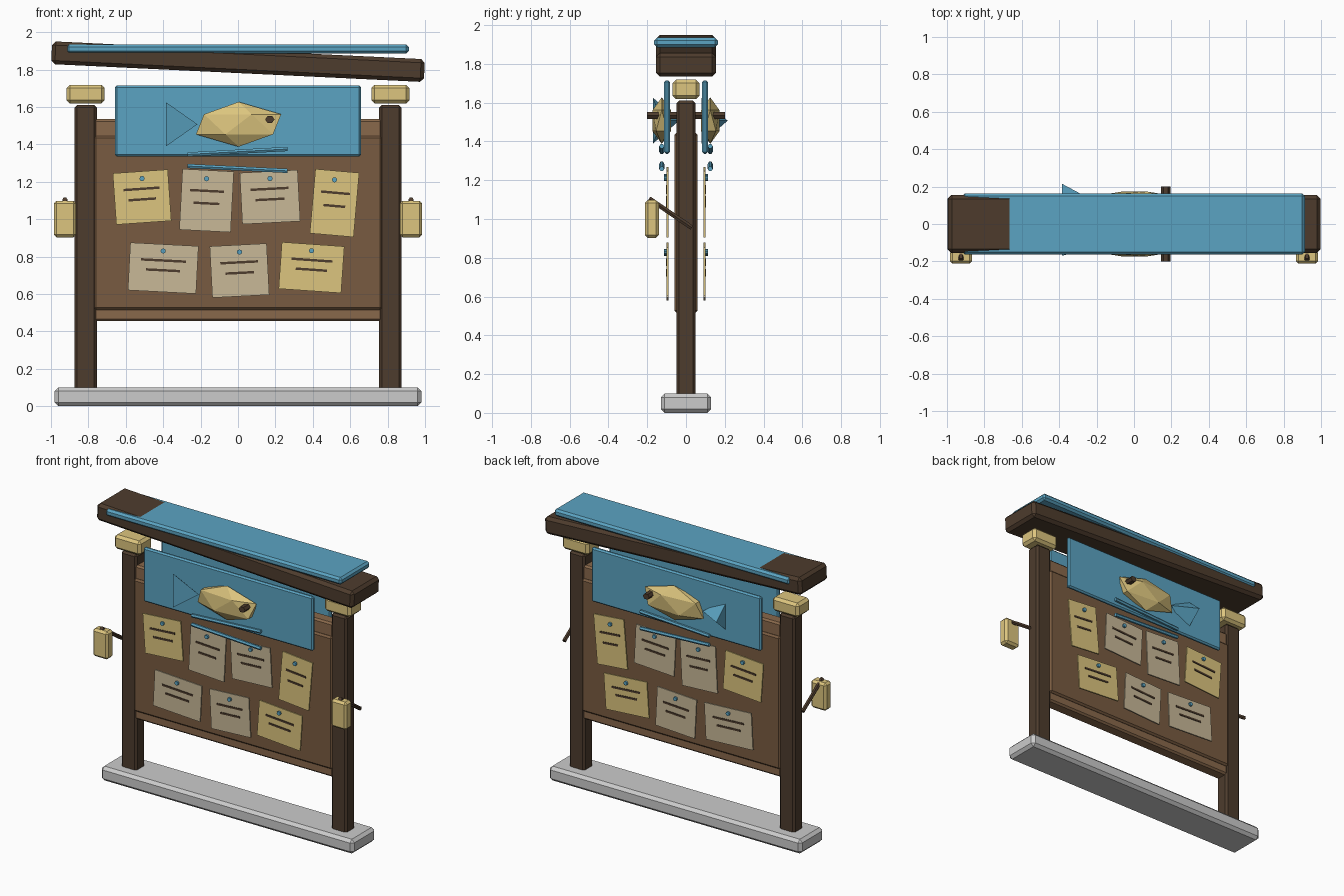
import bpy, bmesh
from math import radians, pi
from mathutils import Vector, Matrix

if "Cube" in bpy.data.objects:
    bpy.data.objects.remove(bpy.data.objects["Cube"])

def mat(name, rgb):
    m = bpy.data.materials.new(name)
    m.diffuse_color = (*rgb, 1)
    m.use_nodes = True
    m.node_tree.nodes["Principled BSDF"].inputs["Base Color"].default_value = m.diffuse_color
    return m

DARK = mat("dark_wood", (.075, .045, .026))
BOARD = mat("board_wood", (.19, .105, .052))
RAIL = mat("rail_wood", (.25, .14, .07))
GOLD = mat("gold", (.72, .56, .21))
PAPER = mat("paper", (.58, .48, .31))
BLUE = mat("blue", (.105, .37, .54))

def finish(name, bm, m, mtx=Matrix()):
    bm.transform(mtx)
    bmesh.ops.recalc_face_normals(bm, faces=bm.faces)
    me = bpy.data.meshes.new(name)
    bm.to_mesh(me)
    bm.free()
    if m:
        me.materials.append(m)
    ob = bpy.data.objects.new(name, me)
    bpy.context.collection.objects.link(ob)
    return ob

def box(name, c, size, m, bevel=0.0, tilt=0.0):
    bm = bmesh.new()
    bmesh.ops.create_cube(bm, size=1, matrix=Matrix.Diagonal((*size, 1)))
    if bevel:
        bmesh.ops.bevel(bm, geom=bm.edges[:], offset=bevel, segments=1, affect='EDGES')
    return finish(name, bm, m, Matrix.Translation(c) @ Matrix.Rotation(tilt, 4, 'Y'))

def rod(name, a, b, r, m, sides=6, squash=1.0):
    a, b = Vector(a), Vector(b)
    d = b - a
    bm = bmesh.new()
    bmesh.ops.create_cone(bm, cap_ends=True, segments=sides, radius1=r, radius2=r, depth=d.length,
                          matrix=Matrix.Rotation(pi / 2, 4, 'Z'))
    rot = d.to_track_quat('Z', 'Y').to_matrix().to_4x4()
    mtx = Matrix.Translation((a + b) / 2) @ Matrix.Diagonal((1, 1, squash, 1)) @ rot
    return finish(name, bm, m, mtx)

# Base, board and rails
box("stone_base", (0, 0, .05), (1.96, .26, .10), None, .02)
box("notice_board", (0, 0, .98), (1.54, .12, .93), BOARD, .012)
box("top_rail", (0, 0, 1.475), (1.54, .09, .12), RAIL, .012)
box("bottom_rail", (0, 0, .505), (1.54, .09, .10), RAIL, .012)

# Posts, caps and hanging lanterns on each side
for s, side in ((-1, "left"), (1, "right")):
    box(f"{side}_post", (s * .815, 0, .845), (.12, .10, 1.53), DARK, .014)
    box(f"{side}_post_cap", (s * .815, 0, 1.668), (.205, .14, .10), GOLD, .018)
    box(f"{side}_lantern", (s * .925, -.176, 1.0), (.12, .072, .195), GOLD, .015)
    rod(f"{side}_lantern_bracket", (s * .925, -.19, 1.105), (s * .925, .03, .955), .014, DARK)

# Crooked roof beam with a level plank on top
box("roof_beam", (0, 0, 1.842), (1.995, .31, .122), DARK, .02, radians(2.75))
box("roof_plank", (-.002, 0, 1.91), (1.83, .328, .05), BLUE, .014)

# Notices: x, z, width, height, tilt in degrees, material
notices = [(-.513, 1.118, .295, .275, 4, GOLD), (-.168, 1.099, .275, .325, -3, PAPER),
           (.171, 1.118, .31, .275, 3, PAPER), (.516, 1.086, .235, .345, -5, GOLD),
           (-.40, .738, .365, .255, -3, PAPER), (.008, .725, .305, .275, 3, PAPER),
           (.393, .741, .335, .25, -4, GOLD)]

# Everything on the two faces of the board
for s, face in ((-1, "front"), (1, "back")):
    box(f"{face}_sign", (0, s * .098, 1.525), (1.315, .03, .38), BLUE, .01)

    # Faceted fish body, three-sided tail and eye
    cy, cz = s * .125, 1.507
    bm = bmesh.new()
    bmesh.ops.create_icosphere(bm, subdivisions=1, radius=1)
    finish(f"{face}_fish_body", bm, GOLD,
           Matrix.Translation((.003, cy, cz)) @ Matrix.Diagonal((.255, .056, .12, 1)))
    bm = bmesh.new()
    tail = [bm.verts.new(p) for p in ((-.217, cy, cz), (-.385, cy + .09, cz),
                                      (-.385, cy - .045, cz + .118), (-.385, cy - .045, cz - .118))]
    bmesh.ops.convex_hull(bm, input=tail)
    finish(f"{face}_fish_tail", bm, BLUE)
    rod(f"{face}_fish_eye", (.17, s * .05, 1.533), (.17, s * .2, 1.533), .025, DARK, 6, .85)

    # Two water strokes under the fish
    rod(f"{face}_wave_upper", (-.27, cy, 1.346), (.265, cy, 1.375), .013, BLUE)
    rod(f"{face}_wave_lower", (-.27, cy, 1.284), (.265, cy, 1.258), .013, BLUE)

    # Pinned notices with two written lines each
    for i, (x, z, w, h, deg, m) in enumerate(notices, 1):
        t = -radians(deg)
        rot = Matrix.Rotation(t, 4, 'Y')
        box(f"{face}_notice_{i}", (x, s * .095, z), (w, .01, h), m, 0, t)
        for j, (up, frac) in enumerate(((.16, .66), (-.045, .5)), 1):
            p = rot @ Vector((0, 0, h * up))
            box(f"{face}_notice_{i}_line_{j}", (x + p.x, s * .1, z + p.z), (w * frac, .008, .013), DARK, 0, t)
        rod(f"{face}_notice_{i}_pin", (x, s * .098, z + h * .36), (x, s * .113, z + h * .36), .014, BLUE, 8, .99)
